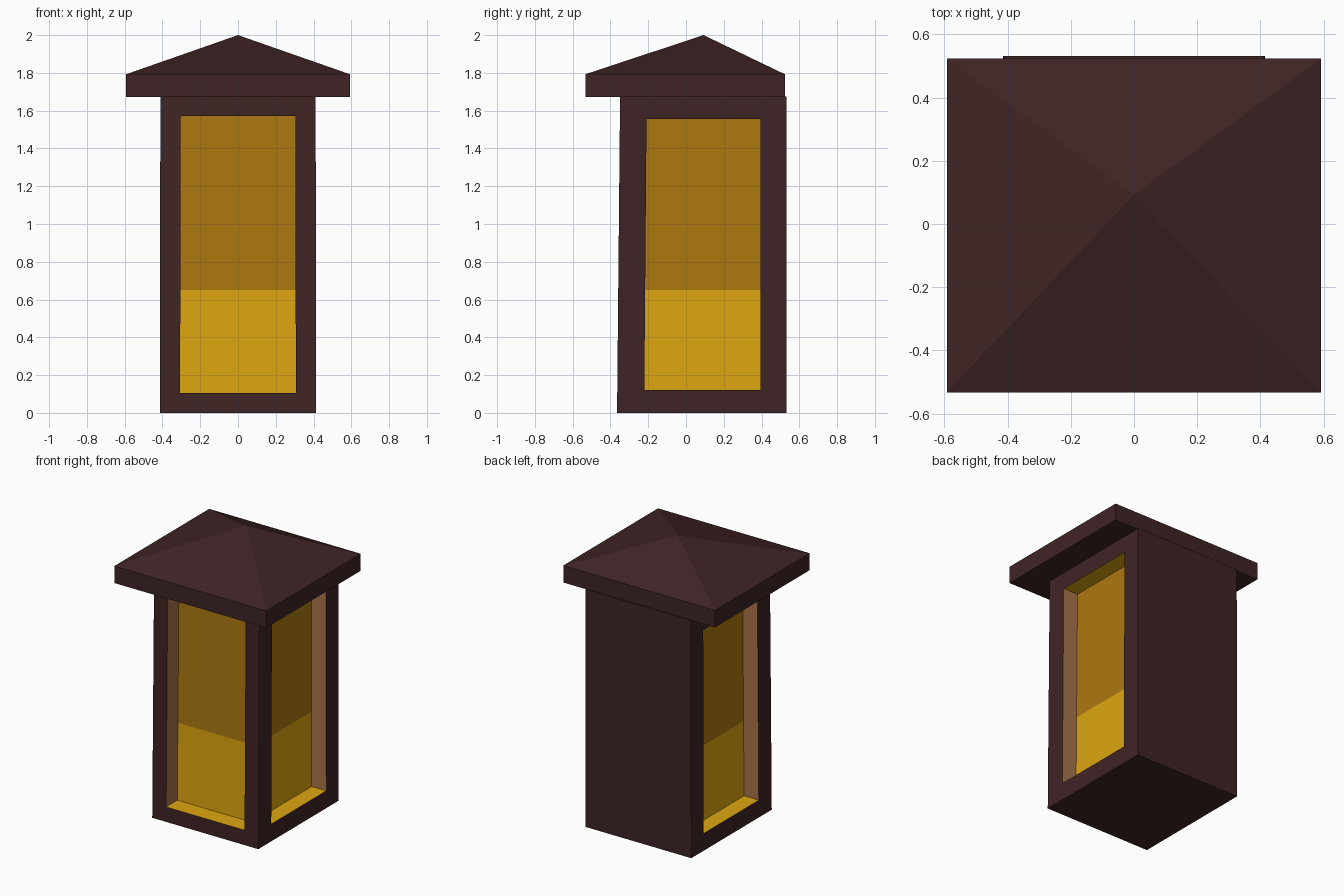
import bpy
import bmesh
from mathutils import Vector

cube = bpy.data.objects.get("Cube")
if cube:
    bpy.data.objects.remove(cube, do_unlink=True)


def linear(c):
    c /= 255
    return c / 12.92 if c <= 0.04045 else ((c + 0.055) / 1.055) ** 2.4


def material(name, r, g, b):
    mat = bpy.data.materials.new(name)
    colour = (linear(r), linear(g), linear(b), 1)
    mat.diffuse_color = colour
    mat.use_nodes = True
    bsdf = mat.node_tree.nodes["Principled BSDF"]
    bsdf.inputs["Base Color"].default_value = colour
    bsdf.inputs["Roughness"].default_value = 0.8
    return mat


MATS = [material("dark brown", 63, 36, 37),
        material("bright yellow", 222, 166, 16),
        material("amber", 173, 120, 16),
        material("tan wood", 168, 116, 75)]
DARK, YELLOW, AMBER, TAN = range(4)


def finish(bm, name, mats):
    bmesh.ops.remove_doubles(bm, verts=bm.verts, dist=0.0001)
    bmesh.ops.recalc_face_normals(bm, faces=bm.faces)
    mesh = bpy.data.meshes.new(name)
    bm.to_mesh(mesh)
    bm.free()
    for mat in mats:
        mesh.materials.append(mat)
    obj = bpy.data.objects.new(name, mesh)
    bpy.context.collection.objects.link(obj)
    return obj


def face(bm, points, mat=DARK):
    f = bm.faces.new([bm.verts.new(p) for p in points])
    f.material_index = mat


def windowed_wall(bm, corners, left, right, bottom, top, split, inward):
    """Wall with a recessed two-tone pane; left/right are fractions across."""
    bl, br, tr, tl = corners

    def on_wall(u, z):
        t = z / tl.z
        return bl.lerp(tl, t).lerp(br.lerp(tr, t), u)

    levels = (bottom, split, top)
    lo = [on_wall(left, z) for z in levels]
    ro = [on_wall(right, z) for z in levels]
    li = [p + inward for p in lo]
    ri = [p + inward for p in ro]

    # Frame border
    face(bm, [bl, br, ro[0], lo[0]])
    face(bm, [tl, lo[2], ro[2], tr])
    face(bm, [bl, *lo, tl])
    face(bm, [br, tr, *reversed(ro)])
    # Sill and head of the recess
    for k in (0, 2):
        face(bm, [lo[k], ro[k], ri[k], li[k]], YELLOW)
    # Jambs and pane, lower then upper
    for k, pane in enumerate((YELLOW, AMBER)):
        for o, i in ((lo, li), (ro, ri)):
            face(bm, [o[k], o[k + 1], i[k + 1], i[k]], TAN)
        face(bm, [li[k], ri[k], ri[k + 1], li[k + 1]], pane)


# Slightly tapered body with three glowing windows and a plain back
H, SPLIT, BACK = 1.676, 0.65, 0.532


def ring(z, half, front):
    return [Vector((-half, front, z)), Vector((half, front, z)),
            Vector((half, BACK, z)), Vector((-half, BACK, z))]


low, high = ring(0, 0.414, -0.365), ring(H, 0.411, -0.349)
bm = bmesh.new()
face(bm, low)
face(bm, high)
walls = [(0, 0.13, 0.87, 0.105, 1.572, Vector((0, 0.125, 0))),
         (1, 0.16, 0.845, 0.122, 1.556, Vector((-0.115, 0, 0))),
         (3, 0.155, 0.84, 0.122, 1.556, Vector((0.115, 0, 0)))]
for i, left, right, bottom, top, inward in walls:
    j = (i + 1) % 4
    windowed_wall(bm, (low[i], low[j], high[j], high[i]),
                  left, right, bottom, top, SPLIT, inward)
face(bm, [low[2], low[3], high[3], high[2]])
finish(bm, "lantern_body", MATS)

# Roof: overhanging slab topped by an off-centre pyramid
bm = bmesh.new()
eave = [Vector((x, y, 0)) for x, y in
        ((-0.592, -0.533), (0.592, -0.533), (0.592, 0.523), (-0.592, 0.523))]
under = [p + Vector((0, 0, 1.673)) for p in eave]
rim = [p + Vector((0, 0, 1.793)) for p in eave]
peak = Vector((0, 0.093, 2))
face(bm, under)
for i in range(4):
    j = (i + 1) % 4
    face(bm, [under[i], under[j], rim[j], rim[i]])
    face(bm, [rim[i], rim[j], peak])
finish(bm, "roof", [MATS[DARK]])
